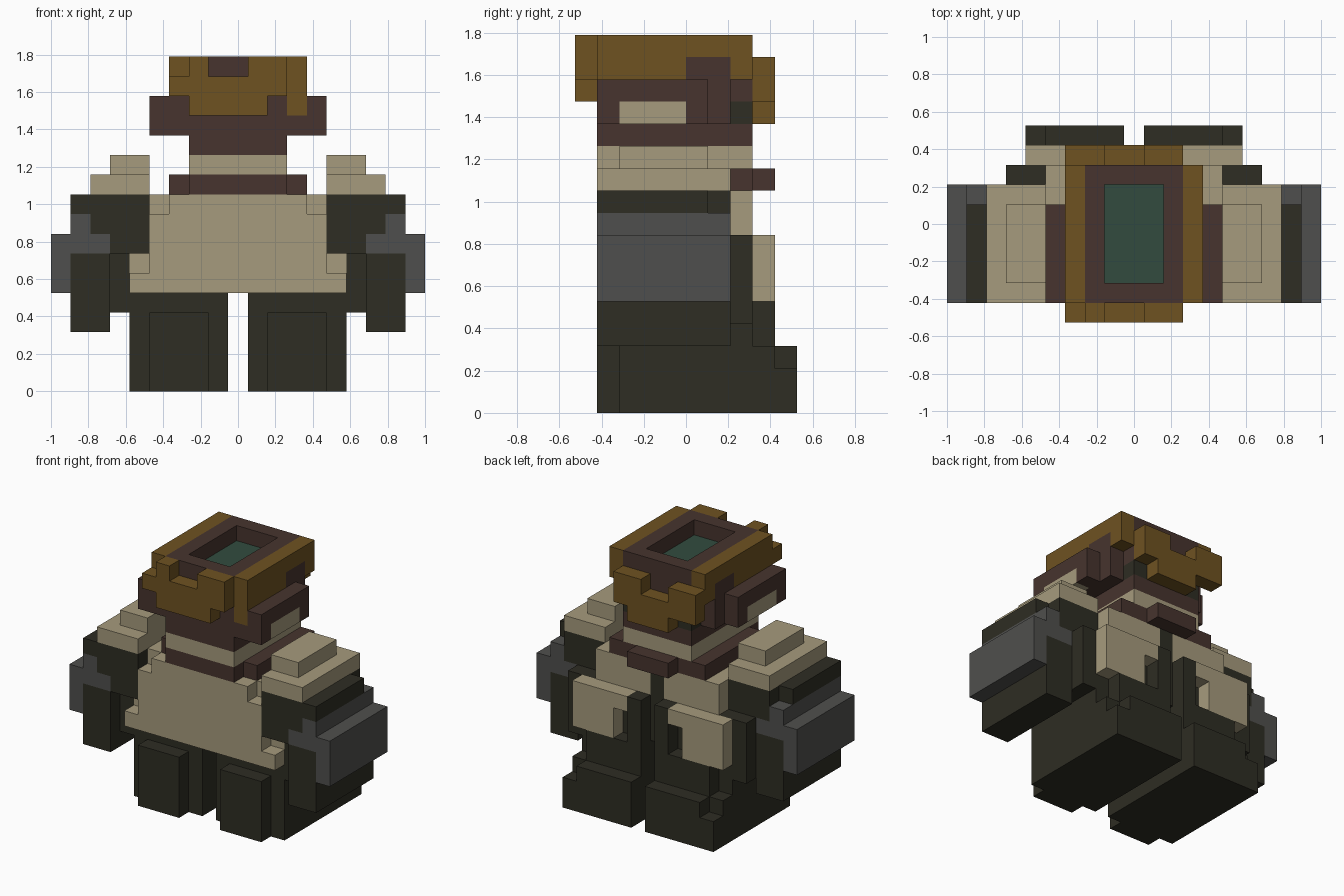
import bpy
import bmesh
import math
from mathutils import Vector

if "Cube" in bpy.data.objects:
    bpy.data.objects.remove(bpy.data.objects["Cube"], do_unlink=True)

# One block is 1/19 of the width; the figure is 19 x 10 x 17 blocks
U = 2 / 19
NX = 19


def linear(c):
    c /= 255
    return c / 12.92 if c <= 0.04045 else ((c + 0.055) / 1.055) ** 2.4


def material(name, rgb):
    m = bpy.data.materials.new(name)
    col = [linear(c) for c in rgb] + [1]
    m.use_nodes = True
    m.diffuse_color = col
    b = m.node_tree.nodes["Principled BSDF"]
    b.inputs["Base Color"].default_value = col
    b.inputs["Roughness"].default_value = 0.9
    return m


DARK = material("dark olive", (46, 45, 35))
TAN = material("tan cloth", (166, 155, 125))
GRAY = material("gray plate", (79, 79, 77))
BROWN = material("brown hide", (71, 52, 46))
GOLD = material("golden brown", (110, 82, 33))
GREEN = material("deep green", (50, 75, 62))

cells = {}    # block position -> part name
parts = {}    # part name -> material


def part(name, mat, boxes, mirror=False):
    """Fill boxes (x0, x1, y0, y1, z0, z1) with blocks; later parts replace earlier ones."""
    sides = [(name, False)]
    if mirror:
        sides = [("right_" + name, False), ("left_" + name, True)]
    for label, flip in sides:
        parts[label] = mat
        for x0, x1, y0, y1, z0, z1 in boxes:
            if flip:
                x0, x1 = NX - x1, NX - x0
            for x in range(x0, x1):
                for y in range(y0, y1):
                    for z in range(z0, z1):
                        cells[x, y, z] = label


# Legs and stepped feet
part("leg", DARK, [
    (4, 9, 2, 9, 0, 3),      # foot
    (4, 9, 9, 10, 0, 2),     # toe
    (5, 9, 9, 10, 2, 3),     # toe cap
    (5, 8, 1, 2, 0, 4),      # shin panel
    (4, 9, 2, 8, 3, 5),      # upper leg
    (5, 9, 8, 9, 3, 5),
], mirror=True)

# Torso core and the dark strips at the back
part("torso", DARK, [(4, 15, 2, 8, 5, 8), (5, 14, 2, 8, 8, 10)])
part("hip", DARK, [(3, 4, 2, 8, 4, 8)], mirror=True)
part("back_strap", DARK, [(8, 9, 8, 9, 5, 8)], mirror=True)

# Tan coat: front panel, back panels and tails
part("coat_front", TAN, [
    (4, 15, 1, 2, 5, 6),
    (5, 14, 1, 2, 6, 9),
    (6, 13, 1, 2, 9, 10),
    (4, 15, 2, 3, 5, 7),
    (5, 14, 2, 7, 9, 10),
])
part("coat_back", TAN, [(5, 9, 7, 8, 8, 10)], mirror=True)
part("coat_tail", TAN, [(4, 8, 8, 9, 7, 8), (4, 7, 8, 9, 5, 7)], mirror=True)

# Arms with gray outer plates
part("arm", DARK, [
    (1, 3, 1, 7, 3, 7),
    (3, 5, 1, 7, 7, 8),
    (2, 5, 1, 7, 8, 10),
    (1, 2, 1, 6, 9, 10),
], mirror=True)
part("arm_plate", GRAY, [
    (0, 1, 1, 7, 5, 8),
    (1, 2, 1, 7, 7, 9),
    (2, 3, 1, 7, 7, 8),
], mirror=True)
part("shoulder_pad", TAN, [(2, 5, 1, 7, 10, 11), (3, 5, 2, 6, 11, 12)], mirror=True)

# Collar and neck band
part("collar", BROWN, [
    (7, 12, 1, 2, 10, 11),
    (6, 13, 2, 8, 10, 11),
    (8, 11, 8, 9, 10, 11),
])
part("neck_band", TAN, [(7, 12, 1, 8, 11, 12)])

# Head with side flaps and raised rim
part("head", BROWN, [
    (7, 12, 1, 8, 12, 17),
    (6, 13, 1, 7, 13, 15),
    (6, 13, 5, 7, 15, 16),
])
part("ear", BROWN, [(5, 6, 1, 6, 13, 15)], mirror=True)
part("ear_patch", TAN, [(5, 6, 2, 5, 13, 14)], mirror=True)
part("eye", DARK, [(7, 8, 7, 8, 13, 14)], mirror=True)

# Golden hair band around the head
part("hair_side", GOLD, [
    (6, 7, 1, 8, 16, 17),
    (6, 7, 1, 5, 15, 16),
    (6, 7, 7, 8, 15, 16),
], mirror=True)
part("hair_lock", GOLD, [(12, 13, 1, 2, 14, 15)])
part("hair_front", GOLD, [
    (6, 12, 0, 1, 15, 16),
    (7, 11, 0, 1, 14, 15),
    (7, 8, 0, 1, 16, 17),
    (10, 12, 0, 1, 16, 17),
])
part("face_fringe", GOLD, [
    (6, 12, 8, 9, 14, 15),
    (6, 8, 8, 9, 15, 16),
    (10, 12, 8, 9, 15, 16),
    (8, 11, 8, 9, 13, 14),
])

# Green hollow in the crown
for x in range(8, 11):
    for y in range(2, 7):
        del cells[x, y, 16]
part("crown_floor", GREEN, [(8, 11, 2, 7, 15, 16)])


# Turn each part's outer block faces into one clean flat mesh
def build(name, mat):
    bm = bmesh.new()
    verts = {}

    def vert(p):
        if p not in verts:
            verts[p] = bm.verts.new(((p[0] - 9.5) * U, (p[1] - 5) * U, p[2] * U))
        return verts[p]

    for cell, owner in cells.items():
        if owner != name:
            continue
        for axis in range(3):
            for side in (0, 1):
                nb = list(cell)
                nb[axis] += 2 * side - 1
                if tuple(nb) in cells:
                    continue
                a, b = (axis + 1) % 3, (axis + 2) % 3
                loop = []
                for da, db in ((0, 0), (1, 0), (1, 1), (0, 1)):
                    p = list(cell)
                    p[axis] += side
                    p[a] += da
                    p[b] += db
                    loop.append(vert(tuple(p)))
                bm.faces.new(loop if side else loop[::-1])
    bmesh.ops.dissolve_limit(bm, angle_limit=math.radians(1),
                             verts=bm.verts[:], edges=bm.edges[:])
    me = bpy.data.meshes.new(name)
    bm.to_mesh(me)
    bm.free()
    me.materials.append(mat)
    bpy.context.scene.collection.objects.link(bpy.data.objects.new(name, me))


for part_name, part_mat in parts.items():
    build(part_name, part_mat)
